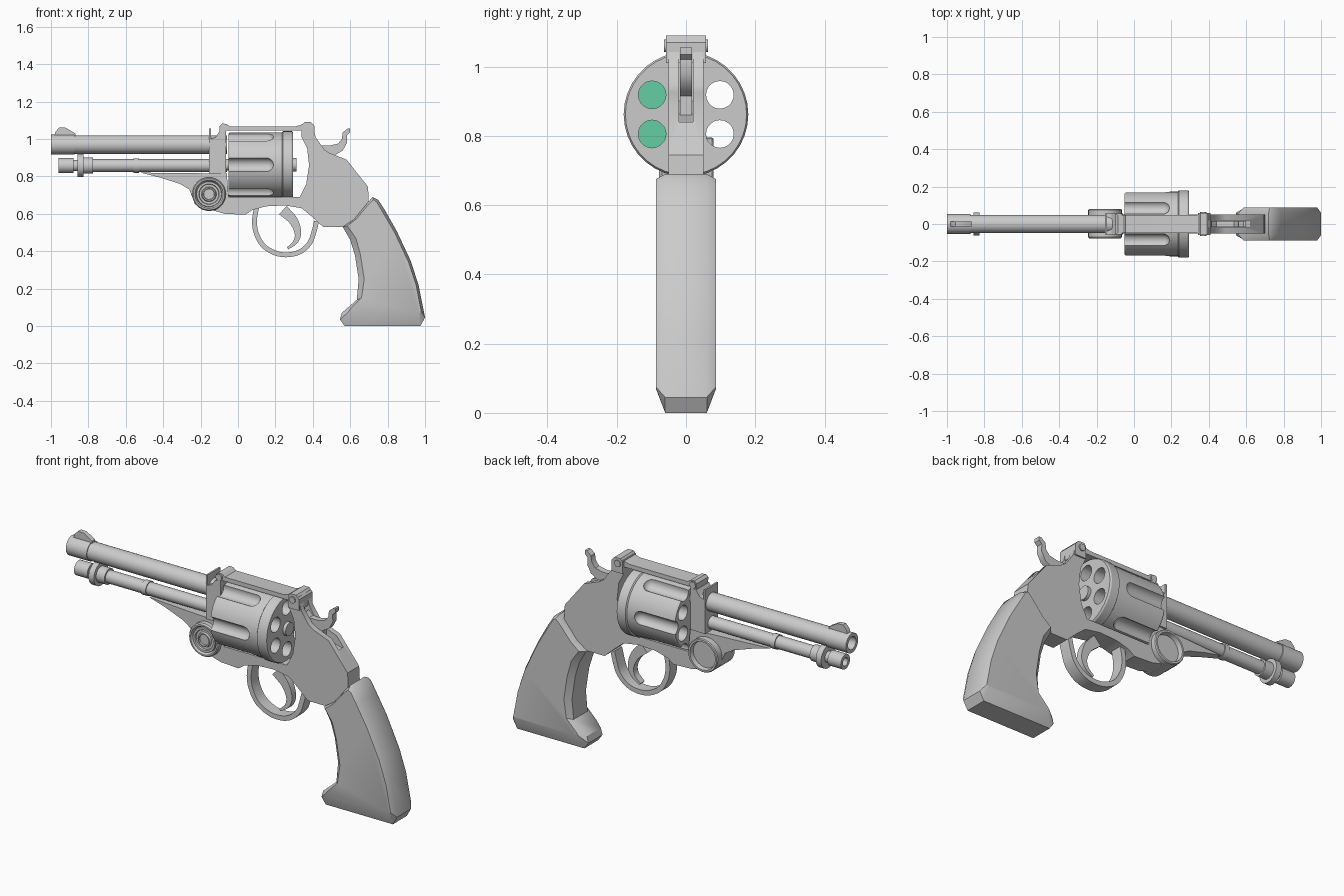
import bpy, bmesh
from math import sin, cos, pi
from mathutils import Vector

if "Cube" in bpy.data.objects:
    bpy.data.objects.remove(bpy.data.objects["Cube"])


def finish(name, bm):
    bmesh.ops.remove_doubles(bm, verts=bm.verts[:], dist=1e-5)
    bmesh.ops.recalc_face_normals(bm, faces=bm.faces[:])
    me = bpy.data.meshes.new(name)
    bm.to_mesh(me)
    bm.free()
    ob = bpy.data.objects.new(name, me)
    bpy.context.collection.objects.link(ob)
    smooth(ob)
    return ob


def smooth(ob):
    ob.data.shade_smooth()
    ob.data.set_sharp_from_angle(angle=0.55)


def skin(bm, rings, closed=False):
    """Bridge equal-length vertex rings; cap the ends unless closed."""
    n = len(rings[0])
    for a, b in zip(rings, rings[1:]):
        for i in range(n):
            j = (i + 1) % n
            bm.faces.new((a[i], a[j], b[j], b[i]))
    if not closed:
        bm.faces.new(rings[0])
        bm.faces.new(rings[-1])


def loft(name, layers):
    """Layers of (y or function of x, xz outline)."""
    bm = bmesh.new()
    rings = [[bm.verts.new((x, y(x) if callable(y) else y, z)) for x, z in pts] for y, pts in layers]
    skin(bm, rings)
    return finish(name, bm)


def prism(name, pts, half):
    return loft(name, [(-half, pts), (half, pts)])


def add_lathe(bm, prof, c, axis='X', seg=32):
    """Revolve (position, radius) points about an X or Y axis through c."""
    rings = []
    for t, r in prof:
        ring = []
        for k in range(seg):
            a = 2 * pi * k / seg
            u, w = c[0] + r * cos(a), c[1] + r * sin(a)
            ring.append(bm.verts.new((t, u, w) if axis == 'X' else (u, t, w)))
        rings.append(ring)
    skin(bm, rings, closed=True)


def lathe(name, prof, c, axis='X', seg=32):
    bm = bmesh.new()
    add_lathe(bm, prof, c, axis, seg)
    return finish(name, bm)


def ribbon(name, pts, half, t0, t1, sub=5):
    """Flat strip along a smoothed xz path, thickness t0 to t1."""
    p = [Vector(q) for q in pts]
    p = [2 * p[0] - p[1]] + p + [2 * p[-1] - p[-2]]
    path = []
    for i in range(1, len(p) - 2):
        a, b, c, d = p[i - 1:i + 3]
        for s in range(sub):
            t = s / sub
            path.append(0.5 * (2 * b + (c - a) * t + (2 * a - 5 * b + 4 * c - d) * t * t
                               + (3 * b - a - 3 * c + d) * t ** 3))
    path.append(p[-2])
    bm = bmesh.new()
    rings = []
    n = len(path) - 1
    for i, q in enumerate(path):
        d = (path[min(i + 1, n)] - path[max(i - 1, 0)]).normalized()
        o = Vector((-d.y, d.x)) * (t0 + (t1 - t0) * i / n) / 2
        rings.append([bm.verts.new((q.x + s * o.x, y, q.y + s * o.y))
                      for s, y in ((1, -half), (1, half), (-1, half), (-1, -half))])
    skin(bm, rings)
    return finish(name, bm)


def cut(ob, cutter):
    m = ob.modifiers.new("cut", 'BOOLEAN')
    m.operation, m.solver, m.object = 'DIFFERENCE', 'EXACT', cutter
    bpy.context.view_layer.objects.active = ob
    bpy.ops.object.modifier_apply(modifier="cut")
    bpy.data.objects.remove(cutter)
    smooth(ob)


# barrel with hollow muzzle and front sight
lathe("barrel", [(-.6, 0), (-.6, .034), (-1, .034), (-1, .053), (-.875, .053), (-.875, .049),
                 (-.06, .049), (-.06, 0)], (0, .97))
prism("front_sight", [(-.985, 1.01), (-.975, 1.04), (-.955, 1.062), (-.92, 1.06), (-.87, 1.03), (-.87, 1.01)], .013)

# ejector tube below the barrel
lathe("ejector_tube", [(-.8, 0), (-.8, .022), (-.96, .022), (-.96, .04), (-.88, .04), (-.88, .03), (-.857, .03),
                       (-.857, .062), (-.825, .062), (-.825, .043), (-.775, .043), (-.775, .034),
                       (-.56, .034), (-.56, .039), (-.53, .039), (-.53, .034), (-.06, .034), (-.06, 0)], (0, .858))

# frame, thinner towards the front web
frame_pts = [(-.52, .82), (-.30, .818), (-.06, .815), (-.05, .69), (.33, .69), (.365, .76), (.38, .86), (.37, .95),
             (.34, 1.01), (.34, 1.08), (.40, 1.08), (.415, 1.01), (.46, .945), (.49, .925), (.58, .89),
             (.695, .745), (.70, .65), (.625, .56), (.56, .53), (.455, .53), (.395, .585), (.34, .63),
             (.25, .645), (.15, .64), (.075, .62), (.04, .595), (-.07, .60), (-.14, .62), (-.23, .65),
             (-.26, .73), (-.31, .76), (-.42, .795)]


def half_width(x):
    return .05 if x > -.1 else max(.018, .05 + (x + .1) * .075)


frame = loft("frame", [(lambda x: -half_width(x), frame_pts), (half_width, frame_pts)])
cut(frame, prism("hammer_slot", [(.39, .90), (.62, .83), (.62, 1.2), (.39, 1.2)], .02))

# barrel block, top strap and rear hinge
prism("barrel_block", [(-.155, .815), (-.155, 1.055), (-.145, 1.055), (-.145, 1.0), (-.12, 1.01), (-.10, 1.04),
                       (-.065, 1.045), (-.065, .815)], .056)
prism("top_strap", [(-.098, 1.02), (-.098, 1.07), (-.085, 1.083), (-.06, 1.08), (-.045, 1.068), (.31, 1.068),
                    (.35, 1.08), (.35, 1.045), (-.065, 1.045), (-.065, 1.02)], .048)
prism("rear_hinge", [(.343, 1.01), (.343, 1.075), (.355, 1.09), (.39, 1.09), (.408, 1.07), (.408, 1.01)], .058)
for nm, x, r, h in (("front_pin", -.078, .018, .056), ("rear_pin", .37, .018, .064)):
    lathe(nm, [(-h, 0), (-h, r), (h, r), (h, 0)], (x, 1.06), 'Y', 16)

# fluted cylinder with six chambers
drum = lathe("cylinder", [(-.05, 0), (-.05, .168), (-.042, .173), (.235, .173), (.24, .18), (.287, .18), (.295, .175),
                          (.295, 0)], (0, .862), seg=36)
bm = bmesh.new()
for k in range(6):
    a, b = k * pi / 3, k * pi / 3 + pi / 6
    tip = [(.152 + .038 * sin(q * pi / 10), .038 * cos(q * pi / 10)) for q in range(5)]
    add_lathe(bm, [(-.1, 0), (-.1, .038)] + tip + [(.19, 0)],
              (.178 * cos(a), .862 + .178 * sin(a)), seg=20)
    add_lathe(bm, [(-.1, 0), (-.1, .04), (.4, .04), (.4, 0)],
              (.113 * cos(b), .862 + .113 * sin(b)), seg=20)
cut(drum, finish("cylinder_cutters", bm))
lathe("cylinder_pin", [(-.07, 0), (-.07, .03), (.27, .03), (.27, .036), (.312, .036), (.312, 0)], (0, .862), seg=20)

# green discs seen inside the two front-side chambers
green = bpy.data.materials.new("green")
green.diffuse_color = (.13, .62, .36, 1)
green.use_nodes = True
green.node_tree.nodes["Principled BSDF"].inputs["Base Color"].default_value = green.diffuse_color
for nm, s in (("lower_chamber_disc", -1), ("upper_chamber_disc", 1)):
    ob = lathe(nm, [(.1, 0), (.1, .04), (.11, .04), (.11, 0)],
               (-.113 * cos(pi / 6), .862 + s * .113 * sin(pi / 6)), seg=20)
    ob.data.materials.append(green)

# round hinge boss: stepped rings on the front, dished on the back
lathe("hinge_boss", [(-.066, 0), (-.066, .028), (-.074, .03), (-.074, .036), (-.064, .04), (-.064, .052), (-.072, .055),
                     (-.072, .066), (-.064, .068), (-.078, .076), (-.078, .084), (-.07, .09), (.075, .09),
                     (.08, .086), (.08, .076), (.055, .072), (.055, 0)], (-.155, .705), 'Y')

# hammer, trigger and guard
prism("hammer", [(.40, .88), (.415, .99), (.44, .965), (.49, .965), (.535, .975), (.555, 1.0), (.56, 1.035), (.585, 1.055),
                 (.598, 1.055), (.598, 1.035), (.582, 1.02), (.583, .98), (.56, .938), (.52, .915), (.52, .86)], .017)
ribbon("trigger", [(.24, .62), (.295, .565), (.32, .50), (.307, .45), (.265, .415)], .018, .06, .012)
ribbon("trigger_guard", [(.10, .64), (.088, .56), (.10, .49), (.14, .425), (.21, .387), (.28, .382), (.34, .402),
                         (.385, .447), (.405, .50), (.42, .56)], .032, .026, .026)

# grip: full outline in the middle, chamfered panels on both sides
edge = [(.685, .65), (.72, .69), (.75, .675), (.785, .62), (.85, .505), (.925, .345), (.965, .22), (1, .045),
        (.975, 0), (.57, 0), (.545, .035), (.555, .07), (.635, .14), (.645, .25), (.625, .38), (.60, .46),
        (.56, .53), (.62, .57)]
face = [(.698, .65), (.725, .675), (.741, .664), (.772, .612), (.837, .50), (.912, .34), (.952, .22), (.98, .075),
        (.965, .07), (.61, .07), (.59, .075), (.60, .09), (.66, .15), (.675, .25), (.655, .38), (.63, .47),
        (.585, .535), (.635, .575)]
loft("grip", [(-.087, face), (-.06, edge), (.06, edge), (.087, face)])
